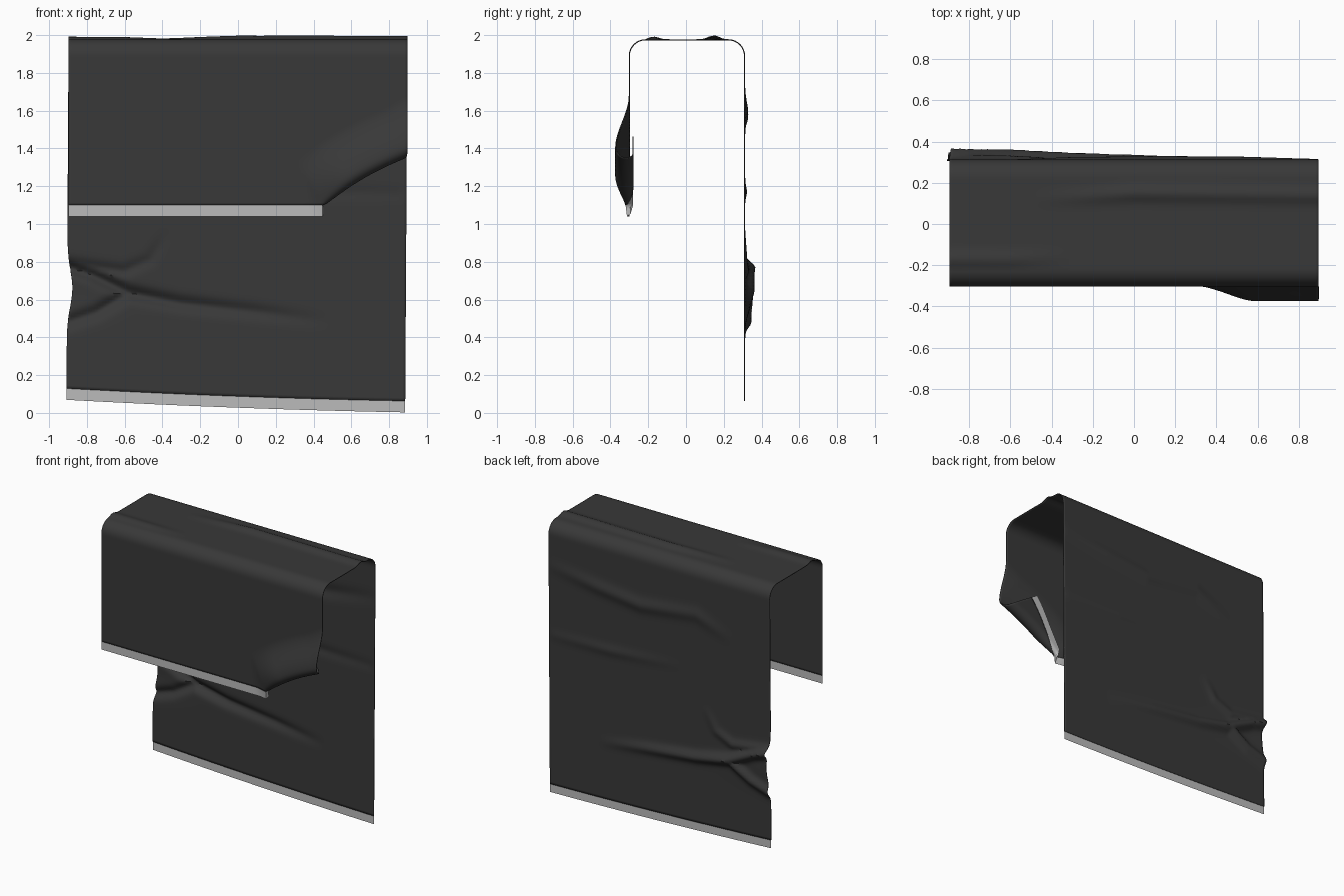
import bpy, bmesh, math
from mathutils import Vector
from mathutils.geometry import intersect_point_line

if "Cube" in bpy.data.objects:
    bpy.data.objects.remove(bpy.data.objects["Cube"])

HALF, FRONT, BACK, TOP, RAD = 0.897, -0.30, 0.31, 1.975, 0.085
HEM, FRINGE = 1.1, 0.06

# Creases: points of (x, position on panel, height), and a width
BACK_CREASES = [
    ([(-0.9, 0.77, 0.05), (-0.78, 0.73, 0.045), (-0.58, 0.635, 0.045),
      (-0.3, 0.58, 0.033), (0.1, 0.535, 0.02), (0.5, 0.48, 0)], 0.035),
    ([(-0.9, 0.48, 0.03), (-0.75, 0.53, 0.03), (-0.58, 0.635, 0.04)], 0.035),
    ([(-0.9, 0.79, 0.02), (-0.6, 0.75, 0.018), (-0.46, 0.81, 0.012),
      (-0.36, 0.97, 0)], 0.03),
    ([(0.85, 1.66, 0.004), (0.5, 1.61, 0.015), (0.15, 1.57, 0.017),
      (-0.3, 1.62, 0.012), (-0.6, 1.5, 0)], 0.045),
    ([(0.85, 1.16, 0.004), (0.4, 1.17, 0.01), (-0.2, 1.21, 0)], 0.035),
]
TOP_CREASES = [
    ([(-0.5, 0.12, 0), (0, 0.15, 0.02), (0.9, 0.14, 0.018)], 0.035),
    ([(-0.9, -0.17, 0.014), (-0.6, -0.17, 0.012), (-0.3, -0.16, 0)], 0.035),
]


def material(name, value):
    mat = bpy.data.materials.new(name)
    mat.use_nodes = True
    color = (value, value, value, 1)
    mat.diffuse_color = color
    bsdf = mat.node_tree.nodes["Principled BSDF"]
    bsdf.inputs["Base Color"].default_value = color
    bsdf.inputs["Roughness"].default_value = 0.9
    return mat


def smooth(a, b, x):
    t = min(1, max(0, (x - a) / (b - a)))
    return t * t * (3 - 2 * t)


def crease_height(creases, x, w):
    best, p = 0, Vector((x, w, 0))
    for points, width in creases:
        for a, b in zip(points, points[1:]):
            near, t = intersect_point_line(p, Vector((*a[:2], 0)), Vector((*b[:2], 0)))
            t = min(1, max(0, t))
            near = Vector(a).lerp(Vector(b), t)
            dist = math.hypot(x - near.x, w - near.y)
            best = max(best, near.z * math.exp(-(dist / width) ** 2))
    return best


def front_point(x, z):
    """Front panel, with its left lower corner rolled up behind it."""
    ca, sa = math.cos(math.pi / 6), math.sin(math.pi / 6)
    px, pz = x - 0.455, z - HEM
    t, d = px * ca + pz * sa, px * sa - pz * ca
    bend = 0.02 * math.sin(math.pi * min(1, max(0, t / 0.52)))
    e = d + bend - 1.8 * max(0, -t)
    bulge = 0.072 * smooth(-0.12, 0.2, t)
    r = bulge / 2 + 0.01
    y = FRONT - bulge * smooth(-0.28, -0.04, e)
    f, roll = e, e + r
    if roll > math.pi * r:
        f, y = -r - (roll - math.pi * r), y + 2 * r
    elif roll > 0:
        f, y = -r + r * math.sin(roll / r), y + r * (1 - math.cos(roll / r))
    d += f - e
    return Vector((0.455 + t * ca + d * sa, y, HEM + t * sa - d * ca))


def back_point(x, z):
    left = max(0, -x / HALF) ** 3
    y = BACK + crease_height(BACK_CREASES, x, z)
    y += 0.014 * left * math.exp(-((z - 0.63) / 0.13) ** 2)
    nx = x - 0.012 * (TOP - z) / TOP + 0.028 * left * math.exp(-((z - 0.66) / 0.14) ** 2)
    return Vector((nx, y, z))


def back_hem(x):
    return 0.088 - 0.037 * x + 0.01 * x * x


def arc_point(x, cy, side, a):
    return Vector((x, cy + side * RAD * math.cos(a), TOP - RAD + RAD * math.sin(a)))


def lerp(a, b, t):
    return a + (b - a) * t


def top_point(x, t):
    y = lerp(FRONT + RAD, BACK - RAD, t)
    return Vector((x, y, TOP + crease_height(TOP_CREASES, x, y)))


# Each section of the cloth: number of rows, and a point for x and a 0-1 position
QUARTER = math.pi / 2
SECTIONS = [
    (60, lambda x, t: front_point(x, lerp(HEM, TOP - RAD, t))),
    (8, lambda x, t: arc_point(x, FRONT + RAD, -1, t * QUARTER)),
    (26, top_point),
    (8, lambda x, t: arc_point(x, BACK - RAD, 1, (1 - t) * QUARTER)),
    (110, lambda x, t: back_point(x, lerp(TOP - RAD, back_hem(x), t))),
]


def sheet(name, sections, columns, mat, thickness=0):
    bm = bmesh.new()
    rows = []
    for i, (count, func) in enumerate(sections):
        for k in range(0 if i == 0 else 1, count + 1):
            rows.append([bm.verts.new(func(lerp(-HALF, HALF, c / columns), k / count))
                         for c in range(columns + 1)])
    for r0, r1 in zip(rows, rows[1:]):
        for c in range(columns):
            bm.faces.new((r0[c], r0[c + 1], r1[c + 1], r1[c]))
    mesh = bpy.data.meshes.new(name)
    bm.to_mesh(mesh)
    bm.free()
    mesh.materials.append(mat)
    obj = bpy.data.objects.new(name, mesh)
    bpy.context.collection.objects.link(obj)
    bpy.ops.object.select_all(action="DESELECT")
    obj.select_set(True)
    bpy.context.view_layer.objects.active = obj
    bpy.ops.object.shade_smooth_by_angle(angle=math.radians(50))
    if thickness:
        mod = obj.modifiers.new("cloth_thickness", "SOLIDIFY")
        mod.thickness, mod.offset = thickness, 0
    return obj


# Cloth and its two fringes
cloth_color = material("charcoal cloth", 0.04)
fringe_color = material("pale grey fringe", 0.5)
sheet("draped_cloth", SECTIONS, 120, cloth_color, 0.006)
sheet("front_fringe", [(6, lambda x, t: front_point(x, HEM - FRINGE * t))], 120, fringe_color)
sheet("back_fringe", [(2, lambda x, t: back_point(x, back_hem(x) - FRINGE * t))],
      120, fringe_color)
